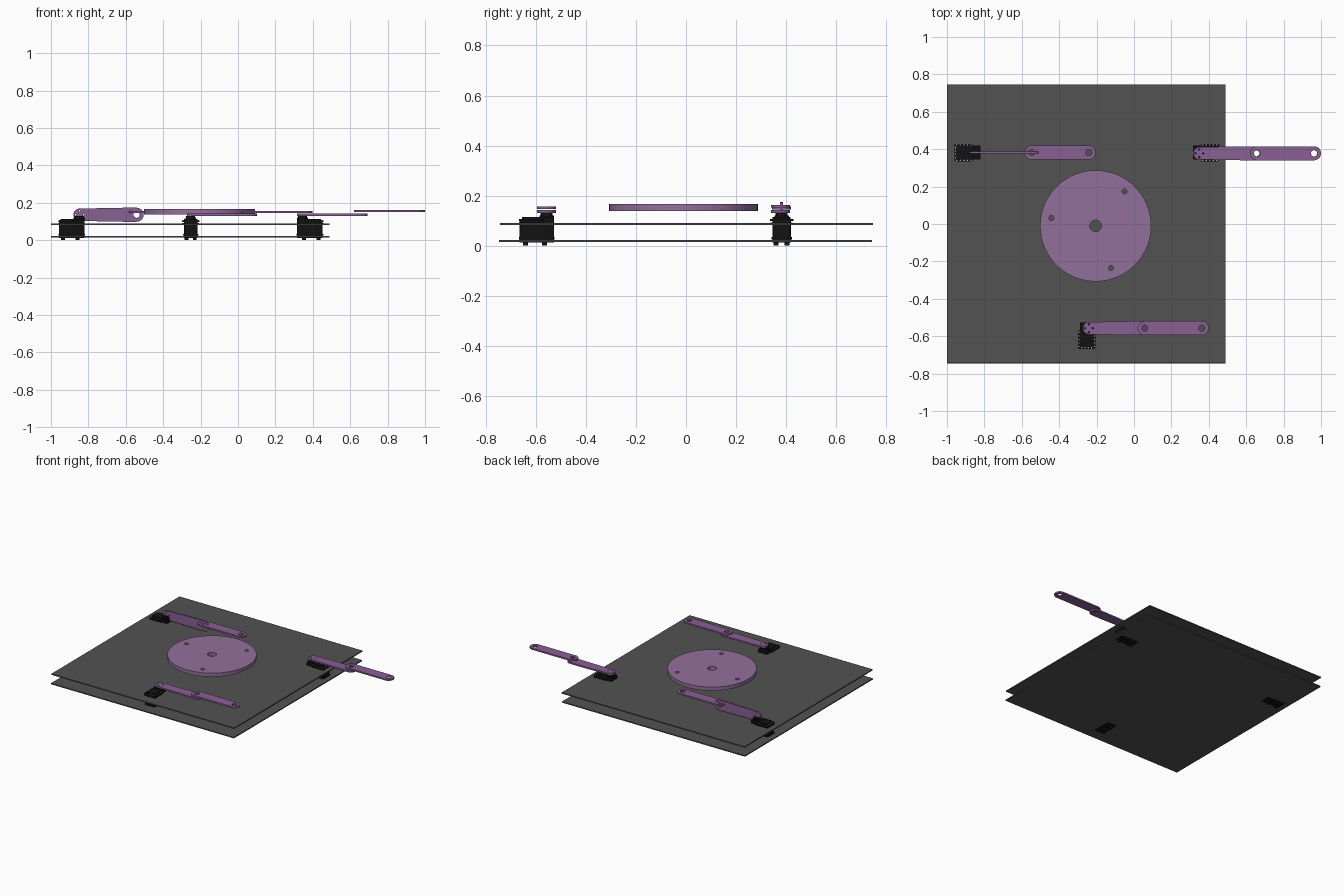
import bpy, bmesh, math
from mathutils import Matrix, Vector

if "Cube" in bpy.data.objects:
    bpy.data.objects.remove(bpy.data.objects["Cube"])


def material(name, rgb):
    m = bpy.data.materials.new(name)
    m.diffuse_color = (*rgb, 1)
    m.use_nodes = True
    m.node_tree.nodes["Principled BSDF"].inputs["Base Color"].default_value = m.diffuse_color
    return m


PURPLE = material("purple", (0.25, 0.115, 0.29))
LILAC = material("lilac", (0.29, 0.16, 0.33))
DARK = material("dark_grey", (0.085, 0.085, 0.085))
BLACK = material("black", (0.006, 0.006, 0.006))
PALE = material("pale", (0.8, 0.8, 0.8))


def add_object(name, mesh, mats, matrix=Matrix()):
    ob = bpy.data.objects.new(name, mesh)
    bpy.context.collection.objects.link(ob)
    ob.matrix_world = matrix
    for m in mats:
        if m.name not in mesh.materials:
            mesh.materials.append(m)
    bpy.ops.object.select_all(action='DESELECT')
    ob.select_set(True)
    bpy.context.view_layer.objects.active = ob
    bpy.ops.object.shade_smooth_by_angle(angle=math.radians(30))
    return ob


def arc(cx, cy, r, a0=0, a1=360, n=32):
    full = a1 - a0 == 360
    steps = n if full else n - 1
    return [(cx + r * math.cos(math.radians(a0 + (a1 - a0) * i / steps)),
             cy + r * math.sin(math.radians(a0 + (a1 - a0) * i / steps))) for i in range(n)]


def sheet(name, loops, thick, mat, matrix):
    """Flat part from an outline and hole loops, centred on its own z = 0."""
    cu = bpy.data.curves.new(name, 'CURVE')
    cu.dimensions = '2D'
    cu.fill_mode = 'BOTH'
    cu.extrude = thick / 2
    for pts in loops:
        sp = cu.splines.new('POLY')
        sp.points.add(len(pts) - 1)
        for p, q in zip(sp.points, pts):
            p.co = (q[0], q[1], 0, 1)
        sp.use_cyclic_u = True
    tmp = bpy.data.objects.new("tmp", cu)
    bpy.context.collection.objects.link(tmp)
    dg = bpy.context.evaluated_depsgraph_get()
    mesh = bpy.data.meshes.new_from_object(tmp.evaluated_get(dg))
    bpy.data.objects.remove(tmp)
    bm = bmesh.new()
    bm.from_mesh(mesh)
    bmesh.ops.remove_doubles(bm, verts=bm.verts, dist=1e-5)
    bmesh.ops.recalc_face_normals(bm, faces=bm.faces)
    bm.to_mesh(mesh)
    bm.free()
    mesh.materials.clear()
    return add_object(name, mesh, [mat], matrix)


def box(bm, x0, x1, y0, y1, z0, z1, bevel=0.0):
    m = Matrix.Translation(((x0 + x1) / 2, (y0 + y1) / 2, (z0 + z1) / 2)) @ \
        Matrix.Diagonal((x1 - x0, y1 - y0, z1 - z0, 1))
    vs = bmesh.ops.create_cube(bm, size=1, matrix=m)['verts']
    if bevel:
        es = [e for e in {e for v in vs for e in v.link_edges}
              if abs(e.verts[0].co.z - e.verts[1].co.z) > 1e-4]
        bmesh.ops.bevel(bm, geom=es, offset=bevel, segments=3, affect='EDGES', profile=0.5)


def cyl(bm, x, y, r, z0, z1, n=24, mat=0):
    vs = bmesh.ops.create_cone(bm, cap_ends=True, segments=n, radius1=r, radius2=r, depth=z1 - z0,
                               matrix=Matrix.Translation((x, y, (z0 + z1) / 2)))['verts']
    for f in {f for v in vs for f in v.link_faces}:
        f.material_index = mat


# Base plates
for name, y0, z in (("lower_plate", -0.747, 0.018), ("upper_plate", -0.743, 0.086)):
    bm = bmesh.new()
    box(bm, -1, 0.49, y0, y0 + 1.49, z - 0.004, z + 0.004)
    me = bpy.data.meshes.new(name)
    bm.to_mesh(me)
    bm.free()
    add_object(name, me, [DARK])

# Round platform with centre hole and three pivot holes
loops = [arc(0, 0, 0.297, n=96), arc(0, 0, 0.031)]
loops += [arc(0.24 * math.cos(math.radians(a)), 0.24 * math.sin(math.radians(a)), 0.0135, n=20)
          for a in (50, 170, 290)]
sheet("platform", loops, 0.027, LILAC, Matrix.Translation((-0.205, -0.01, 0.152)))


# Servo motor, output shaft at local origin, body running toward -x
def servo(name, x, y, turn):
    bm = bmesh.new()
    box(bm, -0.108, 0.03, -0.037, 0.037, 0.012, 0.1, 0.006)
    box(bm, -0.111, -0.012, -0.047, 0.047, 0.098, 0.106, 0.008)
    box(bm, -0.111, -0.012, -0.044, 0.044, 0.086, 0.093, 0.008)
    box(bm, -0.098, 0.03, -0.036, 0.036, 0.1, 0.114, 0.008)
    box(bm, -0.111, 0.032, -0.041, 0.041, 0.024, 0.034, 0.006)
    for fx in (-0.085, -0.008):                    # feet under the case
        for fy in (-0.022, 0.022):
            cyl(bm, fx, fy, 0.010, 0, 0.013, 16)
    cyl(bm, 0, 0, 0.029, 0.112, 0.121, 32)         # output horn
    cyl(bm, 0, 0, 0.024, 0.12, 0.13, 32)
    for i in range(5):                             # flange fixings
        for s in (-1, 1):
            cyl(bm, -0.098 + 0.019 * i, s * 0.0415, 0.0035, 0.1, 0.1068, 8, 1)
    for i in range(4):
        cyl(bm, -0.1045, -0.0255 + 0.017 * i, 0.0035, 0.1, 0.1068, 8, 1)
    me = bpy.data.meshes.new(name)
    bm.to_mesh(me)
    bm.free()
    add_object(name, me, [BLACK, PALE],
               Matrix.Translation((x, y, 0)) @ Matrix.Rotation(math.radians(turn), 4, 'Z'))


servo("servo_left", -0.85, 0.382, 0)
servo("servo_right", 0.345, 0.382, 180)
servo("servo_front", -0.253, -0.557, 90)

# Arm links: first joint at local origin, second at x = L
L, R, R1 = 0.305, 0.0375, 0.033


def crank(name, matrix):
    outline = arc(L, 0, R, -90, 90, 20) + [(L - 0.07, R)] + arc(0, 0, R1, 90, 270, 20) + [(L - 0.07, -R)]
    holes = [arc(L, 0, 0.0165, n=24)]
    holes += [arc(0.021 * c, 0.021 * s, 0.004, n=10) for c, s in ((1, 0), (0, 1), (-1, 0), (0, -1))]
    sheet(name, [outline] + holes, 0.011, PURPLE, matrix)


def rod(name, matrix):
    outline = arc(L, 0, R, -90, 90, 20) + arc(0, 0, R, 90, 270, 20)
    sheet(name, [outline, arc(0, 0, 0.0165, n=24), arc(L, 0, 0.0165, n=24)], 0.011, PURPLE, matrix)


T = Matrix.Translation
crank("crank_left", T((-0.847, 0.382, 0.136)) @ Matrix.Rotation(math.pi / 2, 4, 'X'))
rod("rod_left", T((-0.547, 0.382, 0.150)))
crank("crank_right", T((0.349, 0.378, 0.136)))
rod("rod_right", T((0.6575, 0.378, 0.157)))
crank("crank_front", T((-0.241, -0.557, 0.136)))
rod("rod_front", T((0.057, -0.557, 0.151)))
